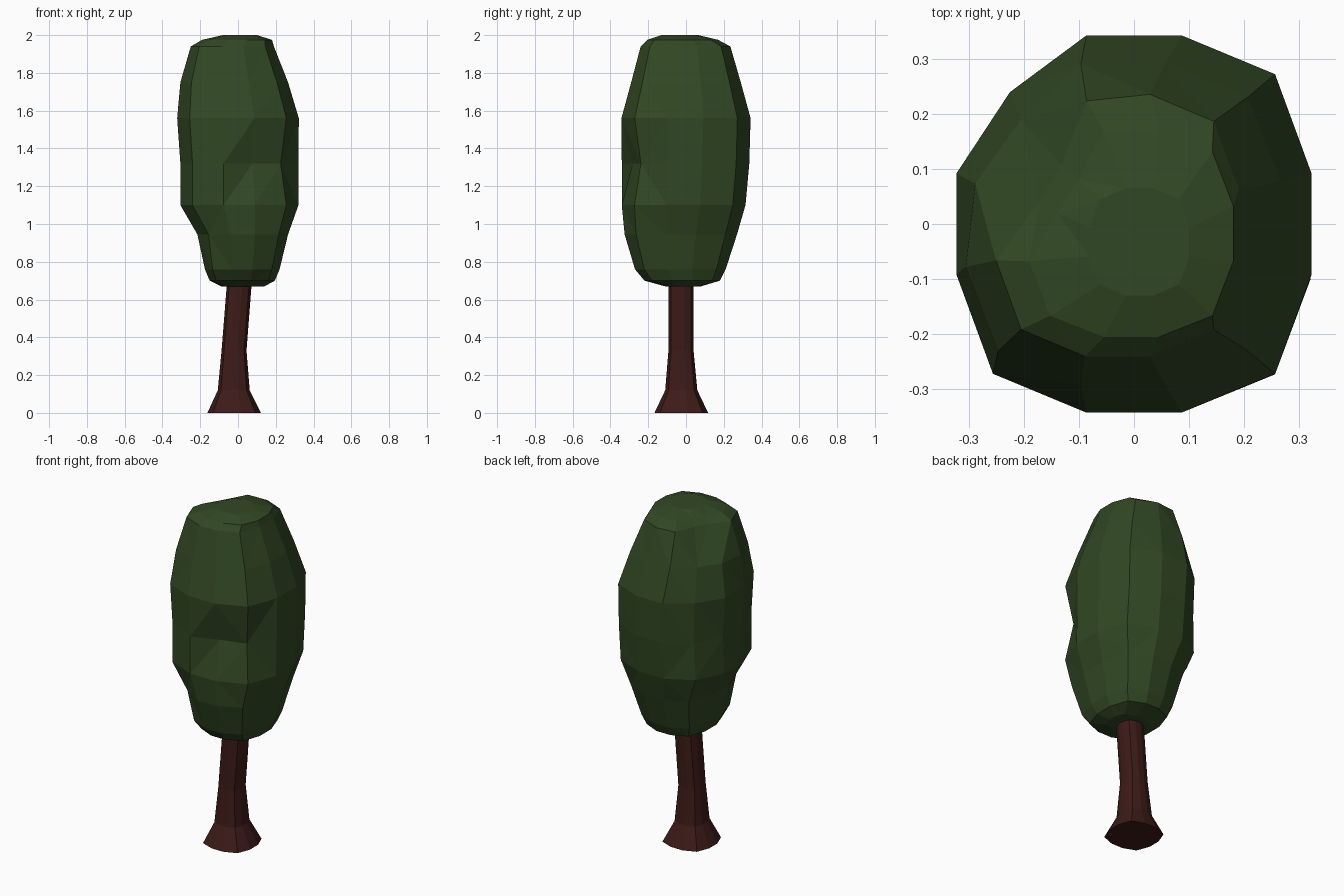
import bpy, bmesh, math

if "Cube" in bpy.data.objects:
    bpy.data.objects.remove(bpy.data.objects["Cube"])


def material(name, color):
    m = bpy.data.materials.new(name)
    m.diffuse_color = (*color, 1)
    m.use_nodes = True
    m.node_tree.nodes["Principled BSDF"].inputs["Base Color"].default_value = m.diffuse_color
    return m


def loft(name, sides, rings, mat, bulge, dents={}):
    """Stack polygon rings (z, xmin, xmax, ymin, ymax).
    bulge pushes diagonal corners out; dents scale single corners."""
    bm = bmesh.new()
    step = 2 * math.pi / sides
    k = math.cos(step / 2)
    loops = []
    for r, (z, x0, x1, y0, y1) in enumerate(rings):
        cx, cy = (x0 + x1) / 2, (y0 + y1) / 2
        rx, ry = (x1 - x0) / 2 / k, (y1 - y0) / 2 / k
        loop = []
        for i in range(sides):
            a = (i + 0.5) * step
            s = dents.get((r, i), 1) * (1 + bulge * max(0, -math.cos(4 * a)))
            loop.append(bm.verts.new((cx + rx * s * math.cos(a), cy + ry * s * math.sin(a), z)))
        loops.append(loop)
    for a, b in zip(loops, loops[1:]):
        for i in range(sides):
            j = (i + 1) % sides
            bm.faces.new((a[i], a[j], b[j], b[i]))
    bm.faces.new(loops[0][::-1])
    bm.faces.new(loops[-1])
    bmesh.ops.triangulate(bm, faces=bm.faces[:])
    bmesh.ops.recalc_face_normals(bm, faces=bm.faces[:])
    me = bpy.data.meshes.new(name)
    bm.to_mesh(me)
    bm.free()
    me.materials.append(mat)
    ob = bpy.data.objects.new(name, me)
    bpy.context.collection.objects.link(ob)
    return ob


# Leaning trunk with a flared foot
loft("trunk", 12, [
    (0.00, -0.162, 0.122, -0.167, 0.117),
    (0.12, -0.107, 0.062, -0.11, 0.06),
    (0.33, -0.087, 0.045, -0.093, 0.04),
    (0.72, -0.056, 0.075, -0.093, 0.04),
], material("bark", (0.046, 0.011, 0.009)), 0.09)

# Tall faceted crown with a few dented corners
loft("foliage", 12, [
    (0.67, -0.09, 0.14, -0.11, 0.08),
    (0.70, -0.15, 0.195, -0.22, 0.18),
    (0.76, -0.175, 0.22, -0.27, 0.21),
    (0.945, -0.215, 0.265, -0.325, 0.27),
    (1.10, -0.305, 0.32, -0.34, 0.315),
    (1.32, -0.305, 0.32, -0.34, 0.335),
    (1.56, -0.322, 0.322, -0.342, 0.342),
    (1.75, -0.305, 0.265, -0.29, 0.29),
    (1.94, -0.25, 0.19, -0.24, 0.235),
    (1.975, -0.19, 0.18, -0.205, 0.17),
    (2.00, -0.08, 0.10, -0.13, 0.065),
], material("leaves", (0.031, 0.064, 0.017)), 0.085, {
    (3, 7): 0.95, (4, 4): 0.94, (5, 9): 0.83, (5, 10): 0.88, (5, 4): 0.9,
    (6, 4): 0.88, (7, 4): 0.82, (7, 5): 0.94, (8, 4): 0.58, (8, 5): 0.65,
    (8, 3): 0.95, (9, 4): 0.66, (9, 5): 0.72,
})
